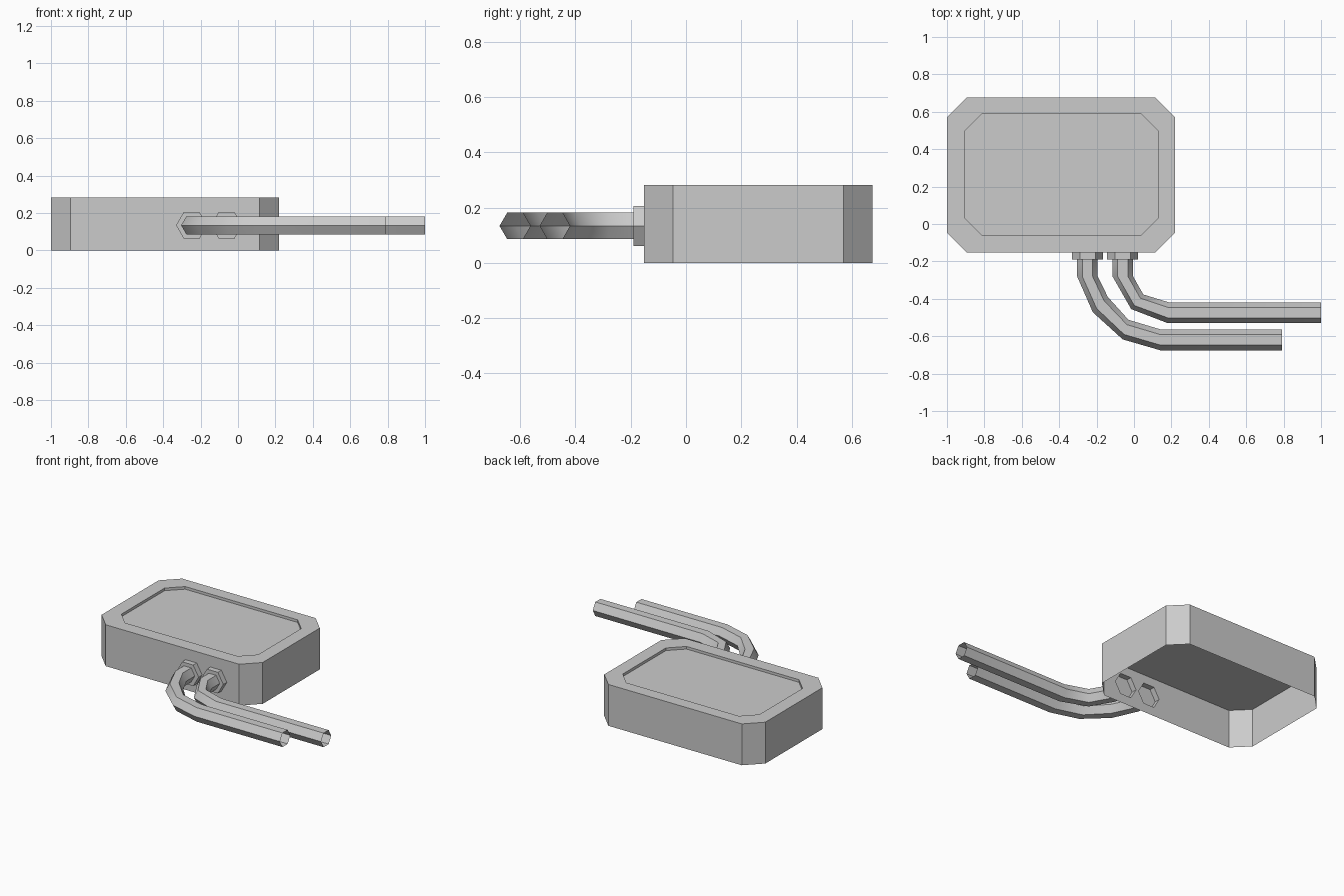
import bpy, bmesh
from math import cos, sin, pi, radians

if "Cube" in bpy.data.objects:
    bpy.data.objects.remove(bpy.data.objects["Cube"])

PIPE_Z = 0.134
WALL_Y = -0.152
COLLAR_X = (-0.248, -0.061)


def octagon(bm, x0, x1, y0, y1, c, z):
    pts = [(x0 + c, y0), (x1 - c, y0), (x1, y0 + c), (x1, y1 - c),
           (x1 - c, y1), (x0 + c, y1), (x0, y1 - c), (x0, y0 + c)]
    return [bm.verts.new((x, y, z)) for x, y in pts]


def hex_ring(bm, outer, inner, half_h):
    """Hexagon spanning two plan points, with flats at top and bottom."""
    cx, cy = (outer[0] + inner[0]) / 2, (outer[1] + inner[1]) / 2
    wx, wy = (inner[0] - outer[0]) / 2, (inner[1] - outer[1]) / 2
    return [bm.verts.new((cx + wx * cos(i * pi / 3), cy + wy * cos(i * pi / 3),
                          PIPE_Z + half_h * sin(i * pi / 3) / sin(pi / 3)))
            for i in range(6)]


def skin(bm, a, b, skip=()):
    n = len(a)
    for i in range(n):
        if i not in skip:
            bm.faces.new((a[i], a[(i + 1) % n], b[(i + 1) % n], b[i]))


def finish(bm, name):
    bmesh.ops.recalc_face_normals(bm, faces=bm.faces)
    me = bpy.data.meshes.new(name)
    bm.to_mesh(me)
    bm.free()
    ob = bpy.data.objects.new(name, me)
    bpy.context.collection.objects.link(ob)
    return ob


# Housing: open-bottomed shell with a rim around the top
bm = bmesh.new()
base = octagon(bm, -1, 0.22, WALL_Y, 0.675, 0.105, 0)
top = octagon(bm, -1, 0.22, WALL_Y, 0.675, 0.105, 0.283)
rim = octagon(bm, -0.905, 0.13, -0.06, 0.59, 0.092, 0.283)
lip = octagon(bm, -0.905, 0.13, -0.06, 0.59, 0.092, 0.265)
skin(bm, base, top, skip=(0,))
skin(bm, top, rim)
skin(bm, rim, lip)

# Front wall with two hexagonal openings
loops = [[base[0], base[1], top[1], top[0]]]
for x in COLLAR_X:
    loops.append(hex_ring(bm, (x - 0.083, WALL_Y), (x + 0.083, WALL_Y), 0.072))
edges = []
for lp in loops:
    for a, b in zip(lp, lp[1:] + lp[:1]):
        edges.append(bm.edges.get((a, b)) or bm.edges.new((a, b)))
bmesh.ops.triangle_fill(bm, edges=edges, use_beauty=True, normal=(0, -1, 0))
finish(bm, "housing")

# Lid panel just under the rim, reaching the walls
bm = bmesh.new()
bm.faces.new(octagon(bm, -1, 0.22, WALL_Y, 0.675, 0.105, 0.265))
finish(bm, "lid_panel")

# Pipes: (outer, inner) plan points of each bend section
paths = {
    "long_bend_pipe": [((-0.304, -0.19), (-0.194, -0.19)), ((-0.304, -0.28), (-0.194, -0.28)),
                       ((-0.22, -0.472), (-0.14, -0.39)), ((-0.06, -0.617), (-0.03, -0.512)),
                       ((0.14, -0.675), (0.14, -0.563)), ((0.79, -0.675), (0.79, -0.563))],
    "short_bend_pipe": [((-0.115, -0.19), (-0.005, -0.19)), ((-0.115, -0.28), (-0.005, -0.28)),
                        ((-0.015, -0.455), (0.05, -0.377)), ((0.18, -0.53), (0.19, -0.42)),
                        ((1.0, -0.53), (1.0, -0.42))],
}
for (name, path), x in zip(paths.items(), COLLAR_X):
    bm = bmesh.new()
    rings = [hex_ring(bm, o, i, 0.048) for o, i in path]
    for a, b in zip(rings, rings[1:]):
        skin(bm, a, b)
    pipe = finish(bm, name)

    # Smooth along the bends, crisp along the hexagon's edges
    bpy.ops.object.select_all(action='DESELECT')
    pipe.select_set(True)
    bpy.context.view_layer.objects.active = pipe
    bpy.ops.object.shade_smooth_by_angle(angle=radians(40))

    # Collar where the pipe meets the housing
    bm = bmesh.new()
    back = hex_ring(bm, (x - 0.083, WALL_Y), (x + 0.083, WALL_Y), 0.072)
    front = hex_ring(bm, (x - 0.083, -0.19), (x + 0.083, -0.19), 0.072)
    skin(bm, back, front)
    bm.faces.new(front)
    finish(bm, name + "_collar")
